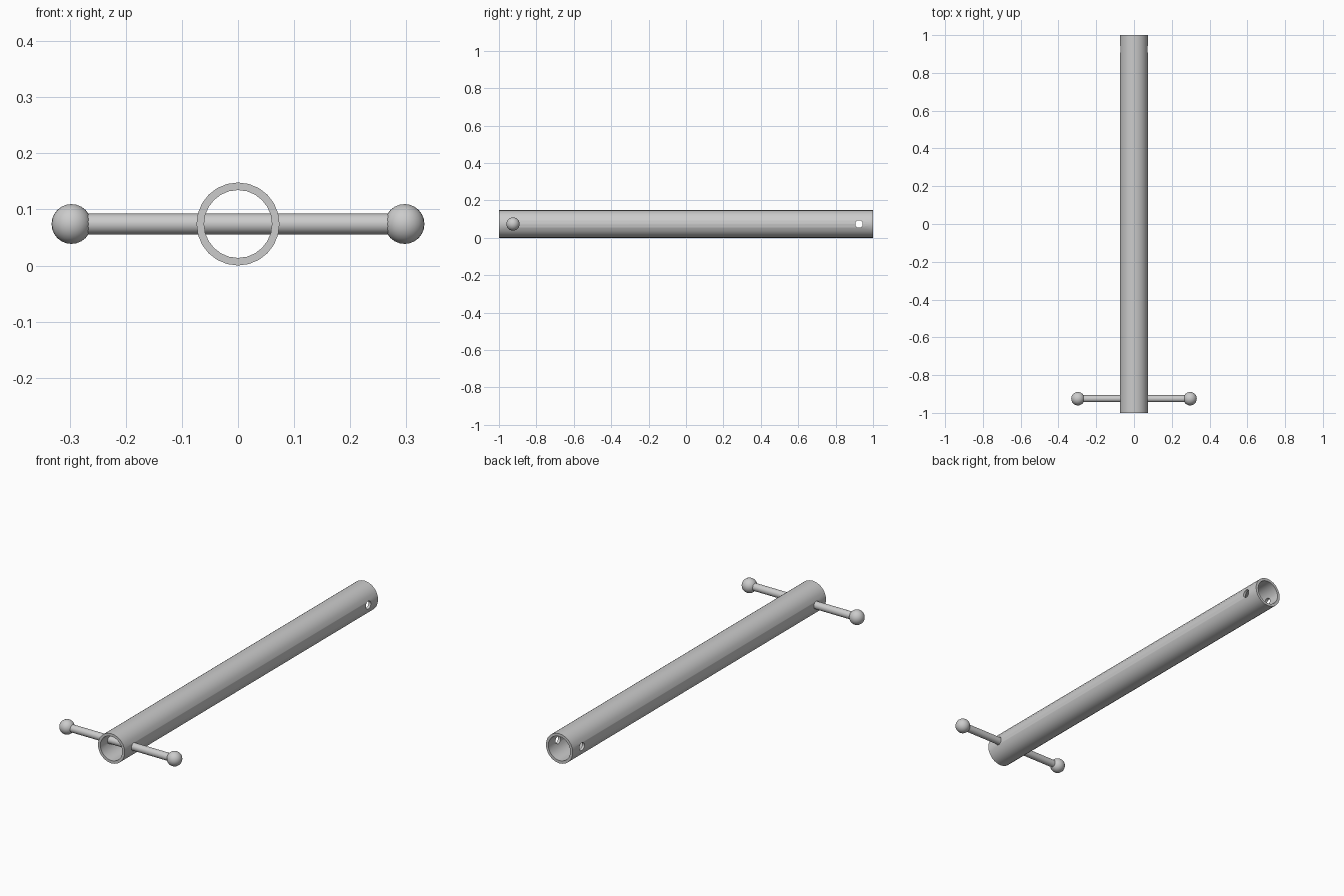
import bpy
import bmesh
import math

cube = bpy.data.objects.get("Cube")
if cube:
    bpy.data.objects.remove(cube, do_unlink=True)

LENGTH = 2.0
OUTER, BORE = 0.074, 0.0605
AXIS_Z = OUTER
PIN_Y = 0.925          # distance of both cross holes from the middle
ROD_R, BALL_R, BALL_X = 0.0185, 0.0355, 0.297
HOLE_R = 0.02


def smooth(obj):
    bpy.ops.object.select_all(action='DESELECT')
    obj.select_set(True)
    bpy.context.view_layer.objects.active = obj
    bpy.ops.object.shade_smooth_by_angle(angle=math.radians(35))


def rod(name, radius, length, y, sides):
    """Cylinder lying along x."""
    bpy.ops.mesh.primitive_cylinder_add(
        vertices=sides, radius=radius, depth=length,
        location=(0, y, AXIS_Z), rotation=(0, math.pi / 2, 0))
    obj = bpy.context.object
    obj.name = name
    return obj


def make_tube(name, sides=24):
    """Open pipe along y: a ring section swept round into four closed loops."""
    bm = bmesh.new()
    section = [(OUTER, -1), (OUTER, 1), (BORE, 1), (BORE, -1)]
    loops = []
    for radius, end in section:
        loops.append([bm.verts.new((radius * math.sin(math.tau * i / sides),
                                    end * LENGTH / 2,
                                    radius * math.cos(math.tau * i / sides)))
                      for i in range(sides)])
    for k, loop in enumerate(loops):
        nxt = loops[(k + 1) % len(loops)]
        for i in range(sides):
            j = (i + 1) % sides
            bm.faces.new((loop[i], loop[j], nxt[j], nxt[i]))
    bmesh.ops.recalc_face_normals(bm, faces=bm.faces)
    mesh = bpy.data.meshes.new(name)
    bm.to_mesh(mesh)
    bm.free()
    obj = bpy.data.objects.new(name, mesh)
    obj.location.z = AXIS_Z
    bpy.context.collection.objects.link(obj)
    return obj


# Pipe body with a cross hole near each end
tube = make_tube("tube")
for y in (-PIN_Y, PIN_Y):
    cutter = rod("hole_cutter", HOLE_R, OUTER * 4, y, 24)
    cutter.hide_render = True
    cut = tube.modifiers.new("cross_hole", 'BOOLEAN')
    cut.operation = 'DIFFERENCE'
    cut.solver = 'EXACT'
    cut.object = cutter
    bpy.context.view_layer.objects.active = tube
    bpy.ops.object.modifier_apply(modifier=cut.name)
    bpy.data.objects.remove(cutter, do_unlink=True)
smooth(tube)

# Sliding handle bar through the front hole
smooth(rod("handle_bar", ROD_R, BALL_X * 2, -PIN_Y, 24))

# Ball ends of the handle
for side, sign in (("left", 1), ("right", -1)):
    bpy.ops.mesh.primitive_uv_sphere_add(
        segments=24, ring_count=12, radius=BALL_R,
        location=(sign * BALL_X, -PIN_Y, AXIS_Z))
    ball = bpy.context.object
    ball.name = side + "_handle_ball"
    smooth(ball)
